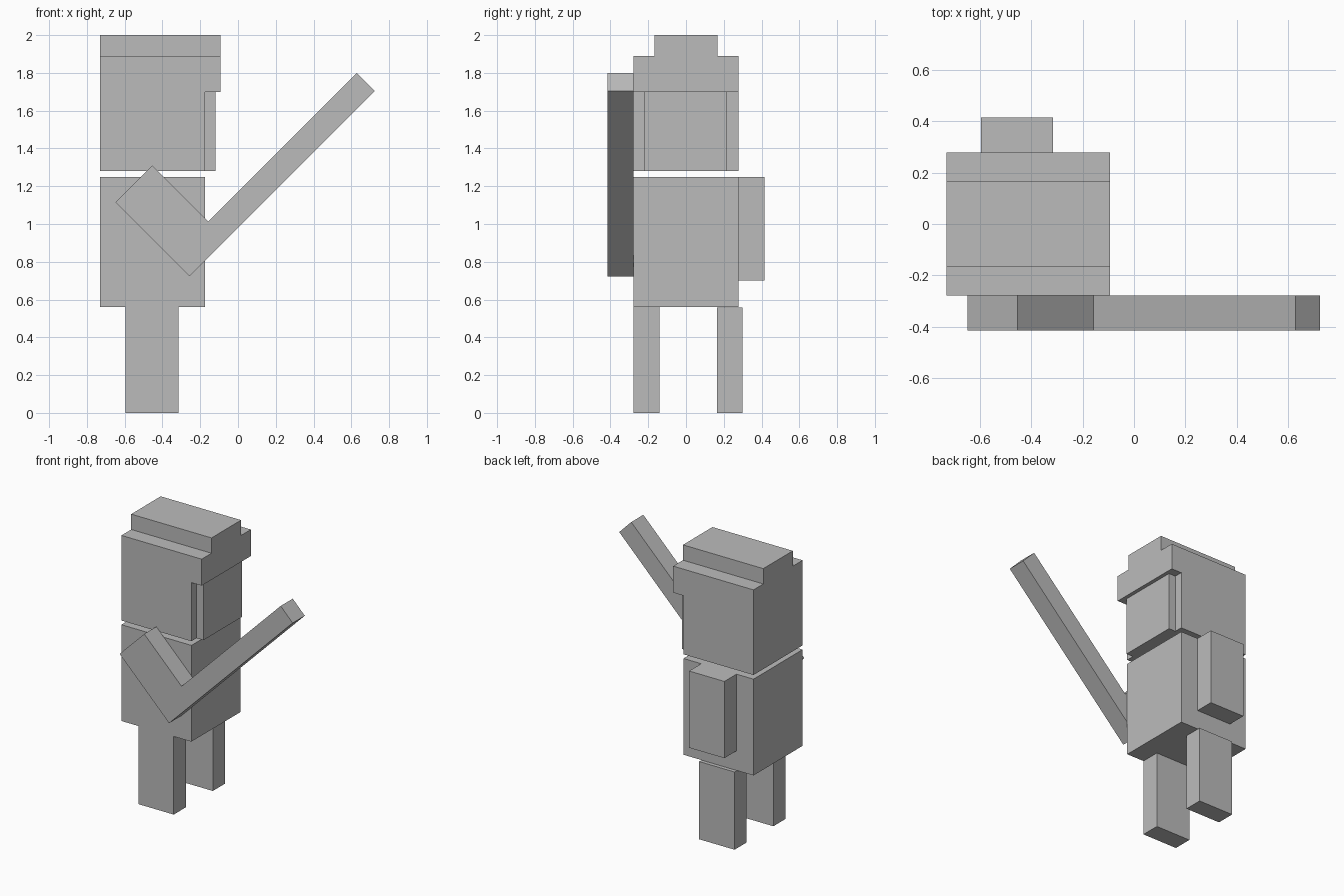
import bpy
import bmesh

if "Cube" in bpy.data.objects:
    bpy.data.objects.remove(bpy.data.objects["Cube"])

grey = bpy.data.materials.new("plain_grey")
grey.diffuse_color = (0.5, 0.5, 0.5, 1.0)
grey.use_nodes = True
grey.node_tree.nodes["Principled BSDF"].inputs["Base Color"].default_value = grey.diffuse_color


def prism(name, profile, y0, y1):
    """Extrude an (x, z) outline from y0 to y1."""
    bm = bmesh.new()
    face = bm.faces.new([bm.verts.new((x, y0, z)) for x, z in profile])
    ext = bmesh.ops.extrude_face_region(bm, geom=[face])
    verts = [g for g in ext["geom"] if isinstance(g, bmesh.types.BMVert)]
    bmesh.ops.translate(bm, verts=verts, vec=(0, y1 - y0, 0))
    bmesh.ops.recalc_face_normals(bm, faces=bm.faces)
    mesh = bpy.data.meshes.new(name)
    bm.to_mesh(mesh)
    bm.free()
    mesh.materials.append(grey)
    obj = bpy.data.objects.new(name, mesh)
    bpy.context.collection.objects.link(obj)
    return obj


def box(name, x0, x1, y0, y1, z0, z1):
    return prism(name, [(x0, z0), (x1, z0), (x1, z1), (x0, z1)], y0, y1)


BACK, CHEST, BRIM = -0.73, -0.175, -0.093
SIDE = 0.278
LIMB_X = (-0.595, -0.315)

# Head with overhanging brim, facing +x
prism("head", [(BACK, 1.28), (CHEST, 1.28), (CHEST, 1.70), (BRIM, 1.70),
               (BRIM, 1.89), (BACK, 1.89)], -SIDE, SIDE)
box("face", CHEST, -0.12, -0.22, 0.217, 1.28, 1.70)
box("head_top", BACK, BRIM, -0.167, 0.167, 1.89, 2.0)

# Torso
box("torso", BACK, CHEST, -SIDE, SIDE, 0.56, 1.25)

# Legs
box("right_leg", *LIMB_X, -SIDE, -0.14, 0.0, 0.56)
box("left_leg", *LIMB_X, 0.165, 0.30, 0.0, 0.557)

# Hanging arm
box("left_arm", *LIMB_X, SIDE, 0.415, 0.70, 1.25)

# Bent arm with the long raised part
prism("raised_arm", [(-0.648, 1.115), (-0.256, 0.723), (0.724, 1.703),
                     (0.629, 1.80), (-0.157, 1.014), (-0.453, 1.31)],
      -0.415, -SIDE)
